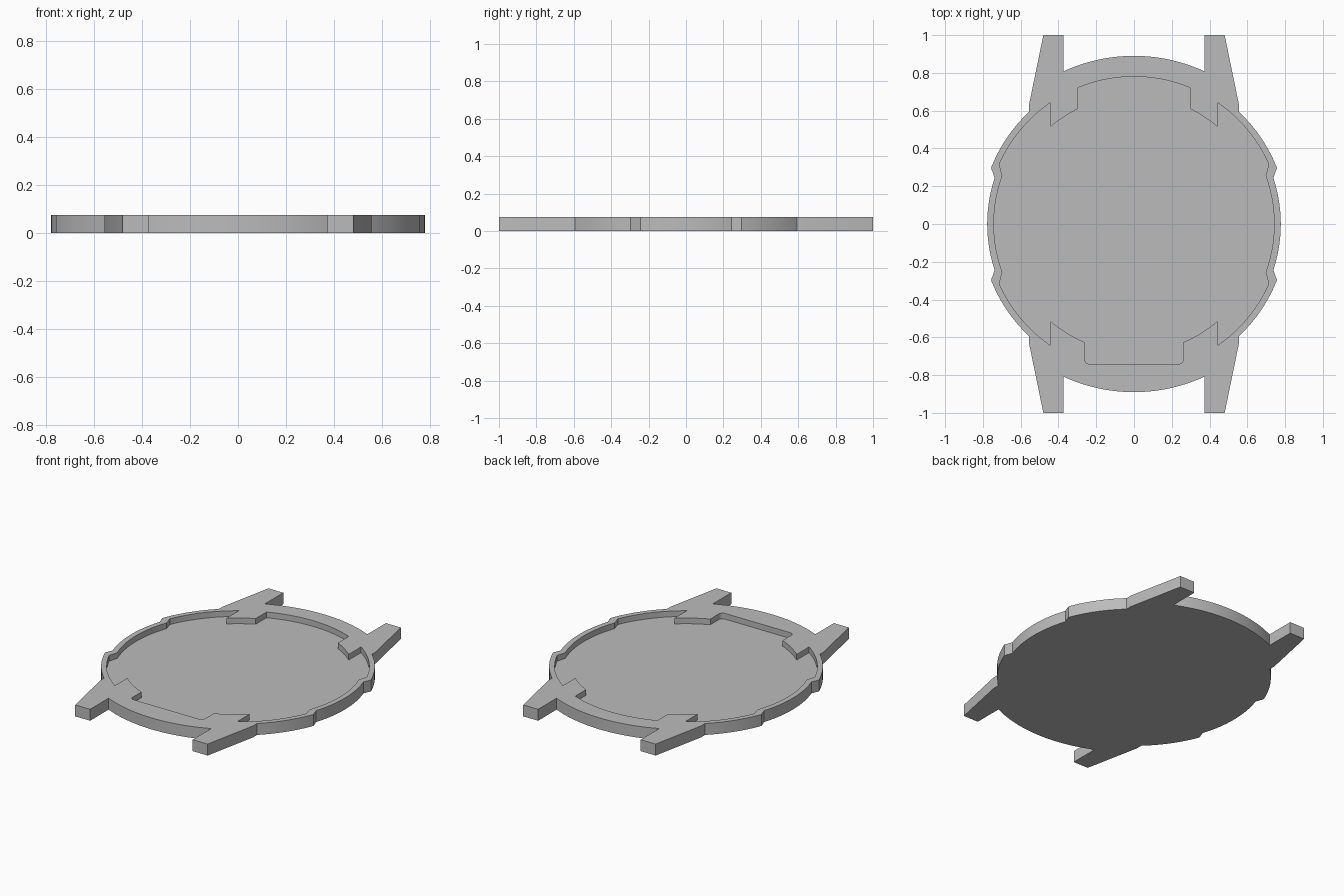
import bpy
import bmesh
from math import radians, degrees, sin, cos, asin, acos, sqrt

cube = bpy.data.objects.get("Cube")
if cube:
    bpy.data.objects.remove(cube)

HEIGHT, FLOOR = 0.075, 0.0375


def arc(r, a0, a1, n=20, cx=0, cy=0):
    """Points on a circular arc between two angles in degrees."""
    angles = [radians(a0 + (a1 - a0) * i / n) for i in range(n + 1)]
    return [(cx + r * cos(a), cy + r * sin(a)) for a in angles]


def at_x(r, x):
    return degrees(acos(x / r))


def at_y(r, y):
    return degrees(asin(y / r))


def closed_loop(front, back):
    """Join two quarter profiles (side to centre line) and mirror across x."""
    half = [(x, -y) for x, y in reversed(front)] + back
    full = half + [(-x, y) for x, y in reversed(half)]
    loop = []
    for p in full:
        if not loop or abs(p[0] - loop[-1][0]) + abs(p[1] - loop[-1][1]) > 1e-4:
            loop.append(p)
    if abs(loop[0][0] - loop[-1][0]) + abs(loop[0][1] - loop[-1][1]) < 1e-4:
        loop.pop()
    return loop


# Outer outline quarter: side arc, notch, shoulder arc, tapered lug, end arc
outer_quarter = (
    arc(0.777, 0, at_y(0.777, 0.244))
    + arc(0.813, at_y(0.813, 0.297), at_x(0.813, 0.555))
    + [(0.555, 0.635), (0.48, 1.0), (0.372, 1.0)]
    + arc(0.89, at_x(0.89, 0.372), 90)
)

# Pocket outline: shared side with notch and lug tab
side = (
    arc(0.742, 0, at_y(0.742, 0.255))
    + arc(0.78, at_y(0.78, 0.315), at_x(0.78, 0.443))
)
back_pocket = (
    side
    + arc(0.678, at_x(0.678, 0.443), at_x(0.678, 0.298), 8)
    + arc(0.78, at_x(0.78, 0.298), 90)
)
front_pocket = (
    side
    + arc(0.678, at_x(0.678, 0.443), at_x(0.678, 0.262), 8)
    + arc(0.025, 0, 90, 6, 0.237, 0.716)
    + [(0, 0.741)]
)

outer = closed_loop(outer_quarter, outer_quarter)
pocket = closed_loop(front_pocket, back_pocket)

bm = bmesh.new()


def ring(points, z):
    return [bm.verts.new((x, y, z)) for x, y in points]


def wall(low, high):
    for i in range(len(low)):
        j = (i + 1) % len(low)
        bm.faces.new((low[i], low[j], high[j], high[i]))


def loop_edges(verts):
    return [bm.edges.get((verts[i - 1], verts[i])) for i in range(len(verts))]


# Underside, outer wall, pocket floor and pocket wall
base, rim = ring(outer, 0), ring(outer, HEIGHT)
floor, lip = ring(pocket, FLOOR), ring(pocket, HEIGHT)
bm.faces.new(base[::-1])
wall(base, rim)
bm.faces.new(floor)
wall(lip, floor)

# Flat top of the rim between the two outlines
bmesh.ops.triangle_fill(bm, use_beauty=True, use_dissolve=False,
                        edges=loop_edges(rim) + loop_edges(lip), normal=(0, 0, 1))
bmesh.ops.recalc_face_normals(bm, faces=bm.faces[:])

mesh = bpy.data.meshes.new("case_back")
bm.to_mesh(mesh)
bm.free()
case = bpy.data.objects.new("case_back", mesh)
bpy.context.collection.objects.link(case)

# Plain grey material
grey = bpy.data.materials.new("plain_grey")
grey.use_nodes = True
colour = (0.5, 0.5, 0.5, 1)
grey.diffuse_color = colour
grey.node_tree.nodes["Principled BSDF"].inputs["Base Color"].default_value = colour
mesh.materials.append(grey)

bpy.context.view_layer.objects.active = case
case.select_set(True)
bpy.ops.object.shade_smooth_by_angle(angle=radians(12))
